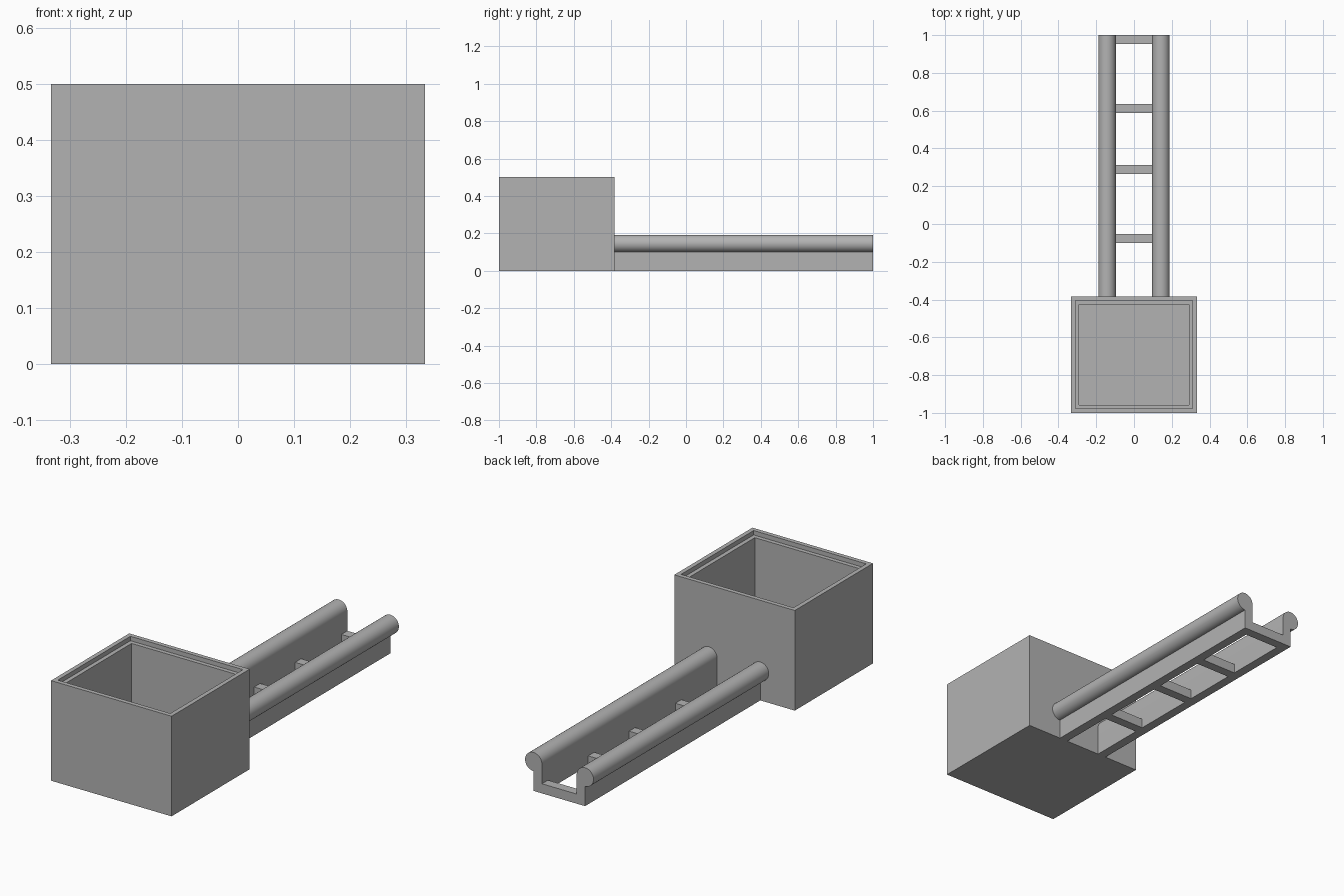
import bpy, bmesh, math
from mathutils import Vector

cube = bpy.data.objects.get("Cube")
if cube:
    bpy.data.objects.remove(cube, do_unlink=True)

grey = bpy.data.materials.new("plain_grey")
grey.use_nodes = True
grey.diffuse_color = (0.45, 0.45, 0.45, 1)
grey.node_tree.nodes["Principled BSDF"].inputs["Base Color"].default_value = grey.diffuse_color


def finish(name, bm):
    bmesh.ops.recalc_face_normals(bm, faces=bm.faces)
    mesh = bpy.data.meshes.new(name)
    bm.to_mesh(mesh)
    bm.free()
    mesh.materials.append(grey)
    obj = bpy.data.objects.new(name, mesh)
    bpy.context.collection.objects.link(obj)
    return obj


def block(bm, low, high):
    low, high = Vector(low), Vector(high)
    verts = bmesh.ops.create_cube(bm, size=1)["verts"]
    bmesh.ops.scale(bm, vec=high - low, verts=verts)
    bmesh.ops.translate(bm, vec=(low + high) / 2, verts=verts)


HALF_W, FRONT, BACK, HEIGHT = 0.333, -1.0, -0.383, 0.5

# Open box: sink the top twice, for the stepped rim and then the cavity
bm = bmesh.new()
block(bm, (-HALF_W, FRONT, 0), (HALF_W, BACK, HEIGHT))
top = max(bm.faces, key=lambda f: f.calc_center_median().z)
for inset, floor in ((0.022, 0.478), (0.021, 0.045)):
    bmesh.ops.inset_region(bm, faces=[top], thickness=inset, use_even_offset=True)
    wall = bmesh.ops.extrude_face_region(bm, geom=[top])["geom"]
    bm.faces.remove(top)
    top = next(g for g in wall if isinstance(g, bmesh.types.BMFace))
    for v in top.verts:
        v.co.z = floor
finish("open_box", bm)

# Rails: upright wall with a round bead overhanging its outer side
INNER, RADIUS, BEAD_Z = 0.096, 0.0465, 0.1455
MID = INNER + RADIUS
STEPS = 36
profile = [(MID, 0), (INNER, 0)]
for i in range(STEPS + 1):
    a = math.pi - 1.5 * math.pi * i / STEPS
    profile.append((MID + RADIUS * math.cos(a), BEAD_Z + RADIUS * math.sin(a)))

for side, name in ((1, "left_rail"), (-1, "right_rail")):
    bm = bmesh.new()
    end = bm.faces.new([bm.verts.new((side * x, BACK, z)) for x, z in profile])
    geom = bmesh.ops.extrude_face_region(bm, geom=[end], use_keep_orig=True)["geom"]
    moved = [g for g in geom if isinstance(g, bmesh.types.BMVert)]
    bmesh.ops.translate(bm, vec=(0, 1 - BACK, 0), verts=moved)
    rail = finish(name, bm)
    bpy.ops.object.select_all(action="DESELECT")
    rail.select_set(True)
    bpy.context.view_layer.objects.active = rail
    bpy.ops.object.shade_smooth_by_angle(angle=math.radians(30))

# Rungs joining the rails at the bottom
for n, y in enumerate((-0.1, 0.265, 0.588, 0.953), 1):
    bm = bmesh.new()
    block(bm, (-INNER, y, 0), (INNER, y + 0.047, 0.048))
    finish(f"rung_{n}", bm)
